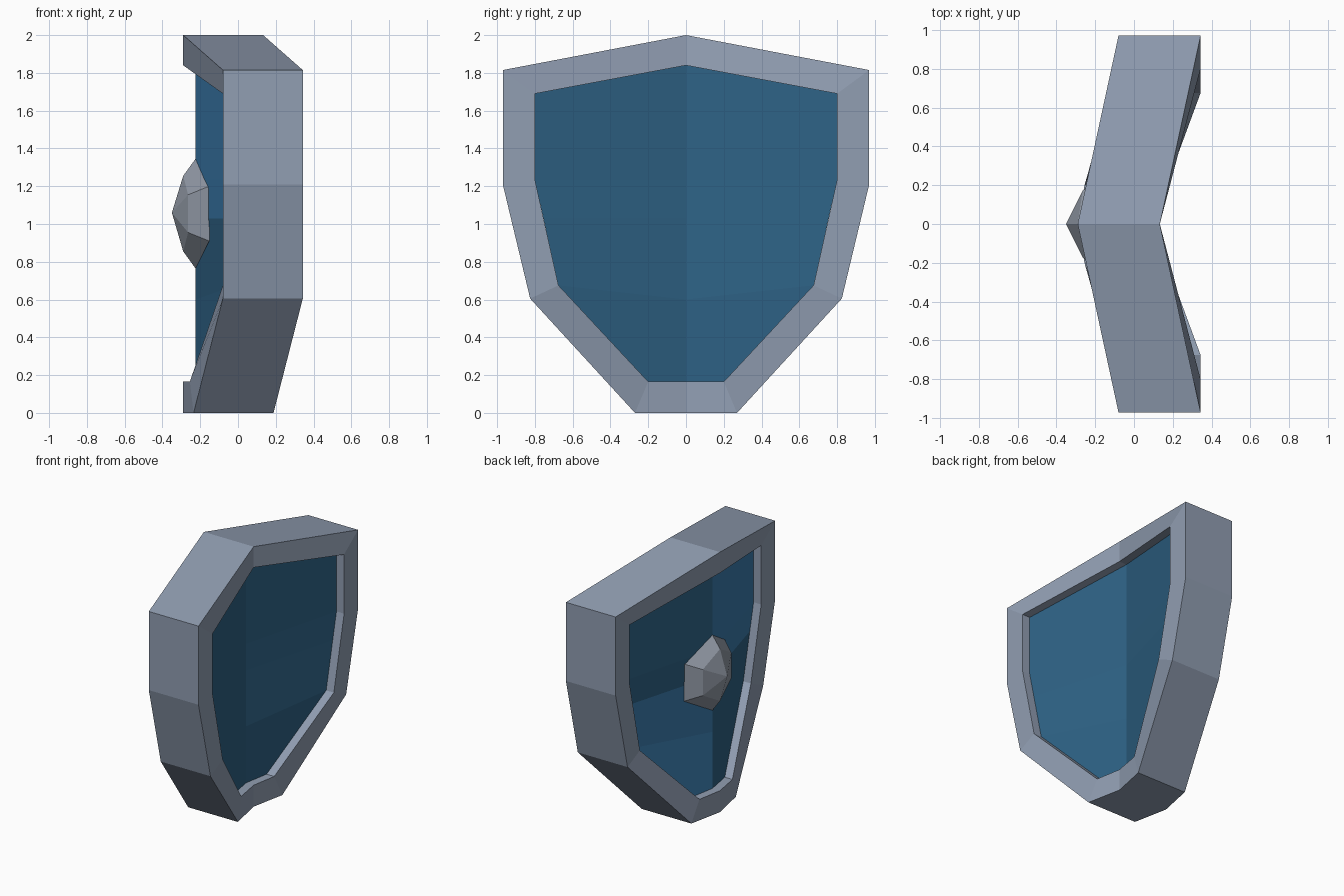
import bpy, bmesh, math

if "Cube" in bpy.data.objects:
    bpy.data.objects.remove(bpy.data.objects["Cube"])


def material(name, rgb):
    m = bpy.data.materials.new(name)
    m.diffuse_color = (*rgb, 1)
    m.use_nodes = True
    m.node_tree.nodes["Principled BSDF"].inputs["Base Color"].default_value = m.diffuse_color
    return m


STEEL = material("steel grey", (0.283, 0.342, 0.445))
BOSS = material("boss grey", (0.29, 0.325, 0.385))
DARK = material("dark blue", (0.027, 0.122, 0.235))
LIGHT = material("light blue", (0.043, 0.20, 0.42))


def make(name, verts, faces, mats, indices=None, closed=True):
    me = bpy.data.meshes.new(name)
    me.from_pydata(verts, [], faces)
    for m in mats:
        me.materials.append(m)
    if indices:
        for p, i in zip(me.polygons, indices):
            p.material_index = i
    if closed:
        bm = bmesh.new()
        bm.from_mesh(me)
        bmesh.ops.recalc_face_normals(bm, faces=bm.faces)
        bm.to_mesh(me)
        bm.free()
    ob = bpy.data.objects.new(name, me)
    bpy.context.collection.objects.link(ob)
    return ob


# Half outlines of the rim as (x, y, z) on the front side, top to bottom
THICK, INSET = 0.423, 0.065
outer = [(-0.29, 0, 2.0), (-0.08, 0.97, 1.815), (-0.08, 0.97, 1.21),
         (-0.08, 0.825, 0.605), (-0.235, 0.27, 0), (-0.29, 0, 0)]
inner = [(-0.29, 0, 1.84), (-0.08, 0.80, 1.69), (-0.08, 0.80, 1.235),
         (-0.08, 0.675, 0.675), (-0.255, 0.20, 0.165), (-0.29, 0, 0.165)]


def loop(half, dx=0.0):
    full = half + [(x, -y, z) for x, y, z in half[-2:0:-1]]
    return [(x + dx, y, z) for x, y, z in full]


# Rim: four loops joined into a closed ring
loops = [loop(outer), loop(outer, THICK), loop(inner, THICK), loop(inner)]
n = len(loops[0])
faces = []
for k in range(4):
    a, b = k * n, (k + 1) % 4 * n
    for i in range(n):
        j = (i + 1) % n
        faces.append((a + i, a + j, b + j, b + i))
make("rim", sum(loops, []), faces, [STEEL])


# Panels: folded sheets between the ridge line and the rim, row by row
def panel(name, dx, front):
    ridge = [(-0.29, 0, z) for z in (1.84, 1.235, 1.03, 0.6, 0.165)]
    side = inner[1:3] + [(-0.08, 0.754, 1.03)] + inner[3:5]
    verts, faces, idx = [], [], []
    for s in (1, -1):
        o = len(verts)
        verts += [(x + dx, y, z) for x, y, z in ridge]
        verts += [(x + dx, s * y, z) for x, y, z in side]
        for r in range(4):
            f = (o + r, o + r + 1, o + 6 + r, o + 5 + r)
            # this order faces +x for the y > 0 half
            if (s > 0) == front:
                f = f[::-1]
            faces.append(f)
            upper = r < 2
            idx.append(int(front and (upper != (s > 0))))
    make(name, verts, faces, [DARK, LIGHT], idx, closed=False)


panel("front_panel", INSET, True)
panel("back_panel", THICK - INSET, False)

# Boss: six-sided faceted dome bent over the ridge
CZ = 1.055
verts, faces = [], []
for radius, x0, bend in ((0.29, -0.225, 0.29), (0.2, -0.29, 0.15)):
    for i in range(6):
        a = math.radians(90 + 60 * i)
        y = radius * math.cos(a)
        verts.append((x0 + bend * abs(y), y, CZ + radius * math.sin(a)))
verts.append((-0.35, 0, CZ + 0.005))
verts.append((-0.18, 0, CZ))
for i in range(6):
    j = (i + 1) % 6
    faces += [(i, j, 6 + j, 6 + i), (6 + i, 6 + j, 12), (j, i, 13)]
make("boss", verts, faces, [BOSS])
